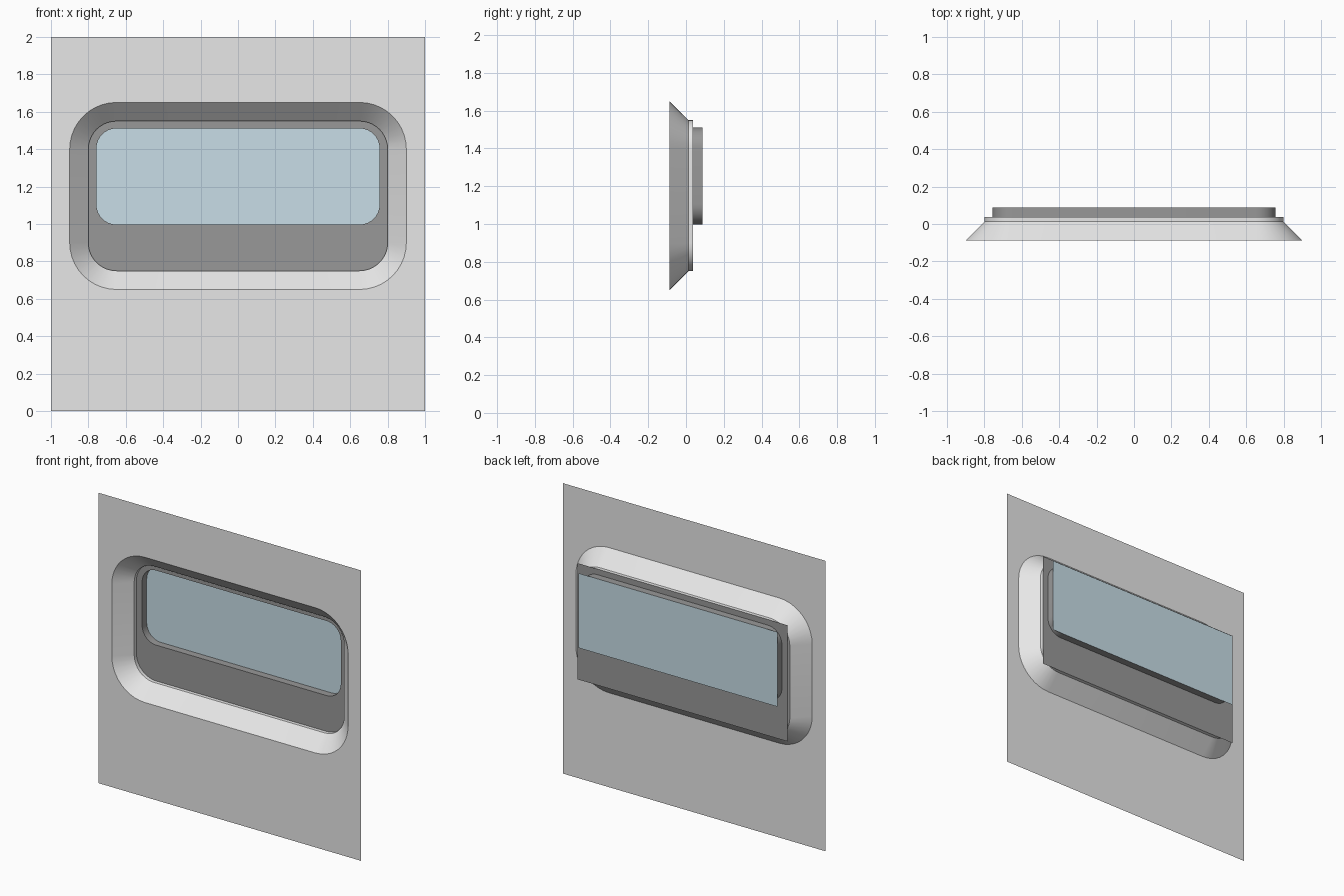
import bpy
import bmesh
from math import cos, sin, pi, radians

cube = bpy.data.objects.get("Cube")
if cube:
    bpy.data.objects.remove(cube, do_unlink=True)


def material(name, colour):
    mat = bpy.data.materials.new(name)
    mat.use_nodes = True
    mat.diffuse_color = (*colour, 1)
    mat.node_tree.nodes["Principled BSDF"].inputs["Base Color"].default_value = (*colour, 1)
    return mat


light_grey = material("light grey", (0.8, 0.8, 0.8))
dark_grey = material("dark grey", (0.315, 0.315, 0.315))
pale_blue = material("pale blue glass", (0.65, 0.82, 0.90))

# Depths from the wall face back to the glass
WALL_Y, BEVEL_Y, PANEL_Y, GLASS_Y = -0.0875, 0.0125, 0.0375, 0.0875
STEPS = 10


def outline(half_width, bottom, top, radius=0):
    """Rectangle in x and z, counterclockwise from the front, with optional round corners."""
    w, r = half_width, radius
    corners = [(w - r, bottom + r, -pi / 2), (w - r, top - r, 0),
               (-w + r, top - r, pi / 2), (-w + r, bottom + r, pi)]
    steps = STEPS if r else 0
    return [(x + r * cos(a + pi / 2 * i / max(steps, 1)),
             z + r * sin(a + pi / 2 * i / max(steps, 1)))
            for x, z, a in corners for i in range(steps + 1)]


def add_loop(bm, points, y):
    return [bm.verts.new((x, y, z)) for x, z in points]


def finish(bm, name, mat):
    mesh = bpy.data.meshes.new(name)
    bm.to_mesh(mesh)
    bm.free()
    mesh.materials.append(mat)
    obj = bpy.data.objects.new(name, mesh)
    bpy.context.collection.objects.link(obj)
    bpy.ops.object.select_all(action='DESELECT')
    obj.select_set(True)
    bpy.context.view_layer.objects.active = obj
    bpy.ops.object.shade_smooth_by_angle(angle=radians(30))


def sheet(name, mat, y, border, hole=None):
    """Flat sheet facing the front, with an optional opening."""
    bm = bmesh.new()
    edges = []
    for points in filter(None, (border, hole)):
        loop = add_loop(bm, points, y)
        edges += [bm.edges.new((a, b)) for a, b in zip(loop, loop[1:] + loop[:1])]
    bmesh.ops.triangle_fill(bm, edges=edges, use_beauty=True, normal=(0, -1, 0))
    bm.normal_update()
    bmesh.ops.reverse_faces(bm, faces=[f for f in bm.faces if f.normal.y > 0])
    finish(bm, name, mat)


def shell(name, mat, sections):
    """Open tube through several outlines, front to back, facing inward."""
    bm = bmesh.new()
    loops = [add_loop(bm, points, y) for points, y in sections]
    for front, back in zip(loops, loops[1:]):
        for i in range(len(front)):
            j = (i + 1) % len(front)
            bm.faces.new((front[i], front[j], back[j], back[i]))
    finish(bm, name, mat)


recess_mouth = outline(0.9, 0.65, 1.65, 0.25)
recess_throat = outline(0.8, 0.75, 1.55, 0.15)
window = outline(0.757, 0.997, 1.511, 0.107)

# Wall and its bevelled recess
sheet("wall", light_grey, WALL_Y, outline(1, 0, 2), recess_mouth)
shell("recess_surround", light_grey,
      [(recess_mouth, WALL_Y), (recess_throat, BEVEL_Y), (recess_throat, PANEL_Y)])

# Square-cornered panel behind the recess, with the window reveal
sheet("back_panel", dark_grey, PANEL_Y, outline(0.8, 0.75, 1.55), window)
shell("window_reveal", dark_grey, [(window, PANEL_Y), (window, GLASS_Y)])

# Glass pane
sheet("window_glass", pale_blue, GLASS_Y, outline(0.757, 0.997, 1.511))
